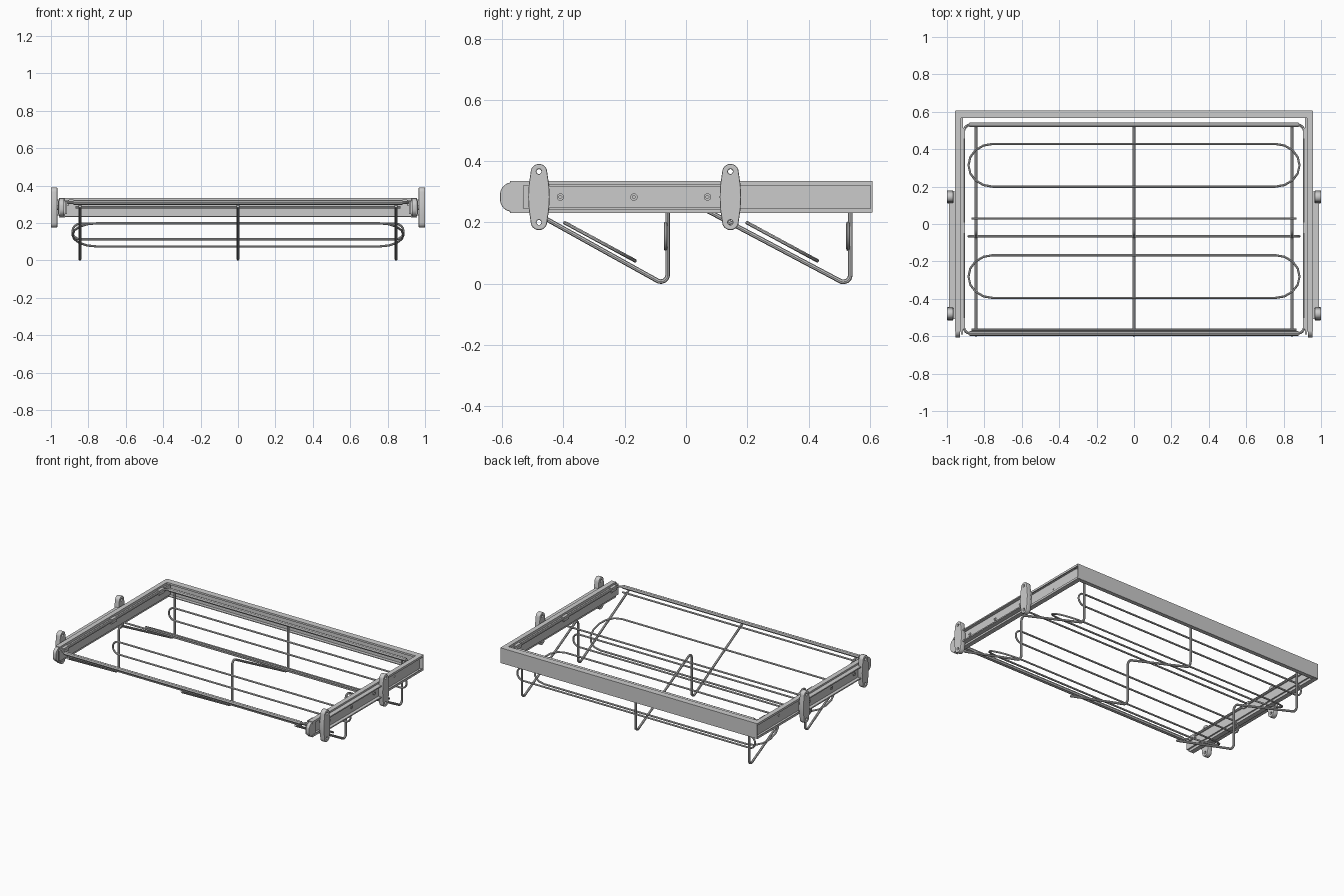
import bpy, math
from mathutils import Vector, Matrix

if "Cube" in bpy.data.objects:
    bpy.data.objects.remove(bpy.data.objects["Cube"])

ZC = 0.283  # mid-height of the slides


def finish(ob, name):
    bpy.ops.object.select_all(action='DESELECT')
    ob.select_set(True)
    bpy.context.view_layer.objects.active = ob
    bpy.ops.object.convert(target='MESH')
    ob = bpy.context.object
    ob.name = name
    bpy.ops.object.shade_smooth_by_angle(angle=math.radians(35))
    return ob


def add_spline(cu, pts, cyclic):
    sp = cu.splines.new('POLY')
    sp.points.add(len(pts) - 1)
    for p, q in zip(sp.points, pts):
        p.co = (*q, 1) if len(q) == 3 else (*q, 0, 1)
    sp.use_cyclic_u = cyclic


def fillet(pts, r, cyclic=False, n=6):
    """Round the corners of a path with circular arcs."""
    pts = [Vector(p) for p in pts]
    out = []
    for i, p in enumerate(pts):
        if not cyclic and i in (0, len(pts) - 1):
            out.append(p)
            continue
        a = (pts[i - 1] - p).normalized()
        b = (pts[(i + 1) % len(pts)] - p).normalized()
        half = a.angle(b) / 2
        c = p + (a + b).normalized() * (r / math.sin(half))
        t = r / math.tan(half)
        u, v = p + a * t - c, p + b * t - c
        for k in range(n + 1):
            d = u.lerp(v, k / n)
            out.append(c + d.normalized() * r)
    return out


def wire(name, pts, r, cyclic=False):
    cu = bpy.data.curves.new(name, 'CURVE')
    cu.dimensions = '3D'
    cu.bevel_depth = r
    cu.bevel_resolution = 2
    cu.use_fill_caps = True
    add_spline(cu, [tuple(p) for p in pts], cyclic)
    ob = bpy.data.objects.new(name, cu)
    bpy.context.collection.objects.link(ob)
    return finish(ob, name)


AXES = {'x': Matrix(((0, 0, 1), (1, 0, 0), (0, 1, 0))),    # profile in y,z
        'y': Matrix(((1, 0, 0), (0, 0, -1), (0, 1, 0)))}   # profile in x,z


def extrude(name, outlines, axis, lo, hi, bevel=0.0):
    """Filled profile (outline plus holes) extruded along an axis."""
    cu = bpy.data.curves.new(name, 'CURVE')
    cu.dimensions = '2D'
    cu.fill_mode = 'BOTH'
    cu.extrude = abs(hi - lo) / 2 - bevel
    cu.bevel_depth = bevel
    cu.bevel_resolution = 1
    cu.offset = -bevel
    for o in outlines:
        add_spline(cu, o, True)
    ob = bpy.data.objects.new(name, cu)
    bpy.context.collection.objects.link(ob)
    m = AXES[axis].to_4x4()
    m.translation = Vector((1, 0, 0) if axis == 'x' else (0, 1, 0)) * (lo + hi) / 2
    ob.matrix_world = m
    return finish(ob, name)


def arc(cx, cy, r, a0, a1, n):
    return [(cx + r * math.cos(math.radians(a0 + (a1 - a0) * k / n)),
             cy + r * math.sin(math.radians(a0 + (a1 - a0) * k / n))) for k in range(n + 1)]


def circle(cx, cy, r, n=16):
    return arc(cx, cy, r, 0, 360, n)[:-1]


def box(name, loc, size):
    bpy.ops.mesh.primitive_cube_add(size=1, location=loc)
    ob = bpy.context.object
    ob.scale = size
    bpy.ops.object.transform_apply(location=False, rotation=False, scale=True)
    ob.name = name


def channel(x0, x1, h, t, lip):
    """C section: web at x0, lips at x1, centred on ZC."""
    d = math.copysign(t, x1 - x0)
    top = [(x1, h - lip), (x1, h), (x0, h)]
    inner = [(x0 + d, h - t), (x1 - d, h - t), (x1 - d, h - lip)]
    pts = top + [(x, -z) for x, z in reversed(top)]
    pts += [(x, -z) for x, z in reversed(inner)] + inner
    return [(x, z + ZC) for x, z in pts]


# Both sides: slides, mounting bars, wall brackets, clips
for s, side in ((-1, 'left'), (1, 'right')):
    extrude(side + '_slide_rail', [channel(s * .924, s * .956, .052, .005, .014)],
            'y', -.575, .605)
    cap = arc(-.567, ZC + .008, .04, 90, 180, 8) + arc(-.567, ZC - .008, .04, 180, 270, 8)
    cap += [(-.53, ZC - .048), (-.53, ZC + .048)]
    extrude(side + '_rail_end_cap', [cap], 'x', s * .93, s * .954, .003)
    box(side + '_inner_slide', (s * .919, 0.0, ZC), (.01, 1.18, .07))
    extrude(side + '_mounting_bar', [channel(s * .958, s * .988, .042, .005, .008)],
            'y', -.508, .173)
    for y in (-.41, -.17, .07):
        extrude(side + '_bar_screw', [circle(y, ZC, .012), circle(y, ZC, .005, 8)],
                'x', s * .958, s * .968)
    extrude(side + '_rail_screw', [circle(.34, ZC, .007)], 'x', s * .925, s * .933)

    for y in (-.48, .145):
        half = [(.033, -.04), (.035, 0), (.033, .04)]
        lobe = arc(0, .081, .027, 0, 180, 12)
        out = half + lobe + [(-a, -b) for a, b in half] + [(-a, -b) for a, b in lobe]
        holes = [circle(0, d, .008) for d in (.083, -.083)]
        outlines = [[(a + y, b + ZC) for a, b in o] for o in [out] + holes]
        extrude(side + '_wall_bracket', outlines, 'x', s * .966, s * 1.0, .004)

    for y in (.485, -.53, -.02):
        box(side + '_frame_clip', (s * .914, y, .308), (.02, .055, .03))

# Back panel, open towards the front
back = [(.608, ZC - .05), (.608, ZC + .052), (.566, ZC + .052), (.566, ZC + .04),
        (.571, ZC + .04), (.571, ZC + .047), (.602, ZC + .047), (.602, ZC - .045),
        (.58, ZC - .045), (.58, ZC - .05)]
extrude('back_panel', [back], 'x', -.954, .954)

# Wire frame with thicker front and rear tubes
rect = [(-.91, -.585, .31), (.91, -.585, .31), (.91, .53, .31), (-.91, .53, .31)]
wire('frame_wire', fillet(rect, .035, True), .007, True)
for name, y in (('front_tube', -.585), ('rear_tube', .53)):
    wire(name, [(-.88, y, .31), (.88, y, .31)], .0125)

# Zigzag shelf supports
for x in (-.845, 0, .845):
    zig = fillet([(x, -.598, .29), (x, -.06, -.0085), (x, -.06, .307),
                  (x, .536, -.0085), (x, .536, .31)], .022)
    wire('shelf_support', zig, .0075)


def stadium(half_x, r, origin, v):
    """Long rounded loop; v is the unit direction of its short side."""
    f = half_x - r
    pts = arc(f, 0, r, -90, 90, 8) + arc(-f, 0, r, 90, 270, 8)
    return [Vector(origin) + Vector((a, 0, 0)) + Vector(v) * b for a, b in pts]


# Sloping shelf loops, heel loops and toe rods on each tier
slope = Vector((0, .235, -.127)).normalized()
for dy in (0, .595):
    wire('shelf_loop', stadium(.885, .13, (0, -.281 + dy, .137), slope), .006, True)
    wire('stop_loop', stadium(.885, .042, (0, -.066 + dy, .155), (0, 0, 1)), .006, True)
    wire('upper_rod', [(-.868, -.565 + dy, .284), (.868, -.565 + dy, .284)], .006)
